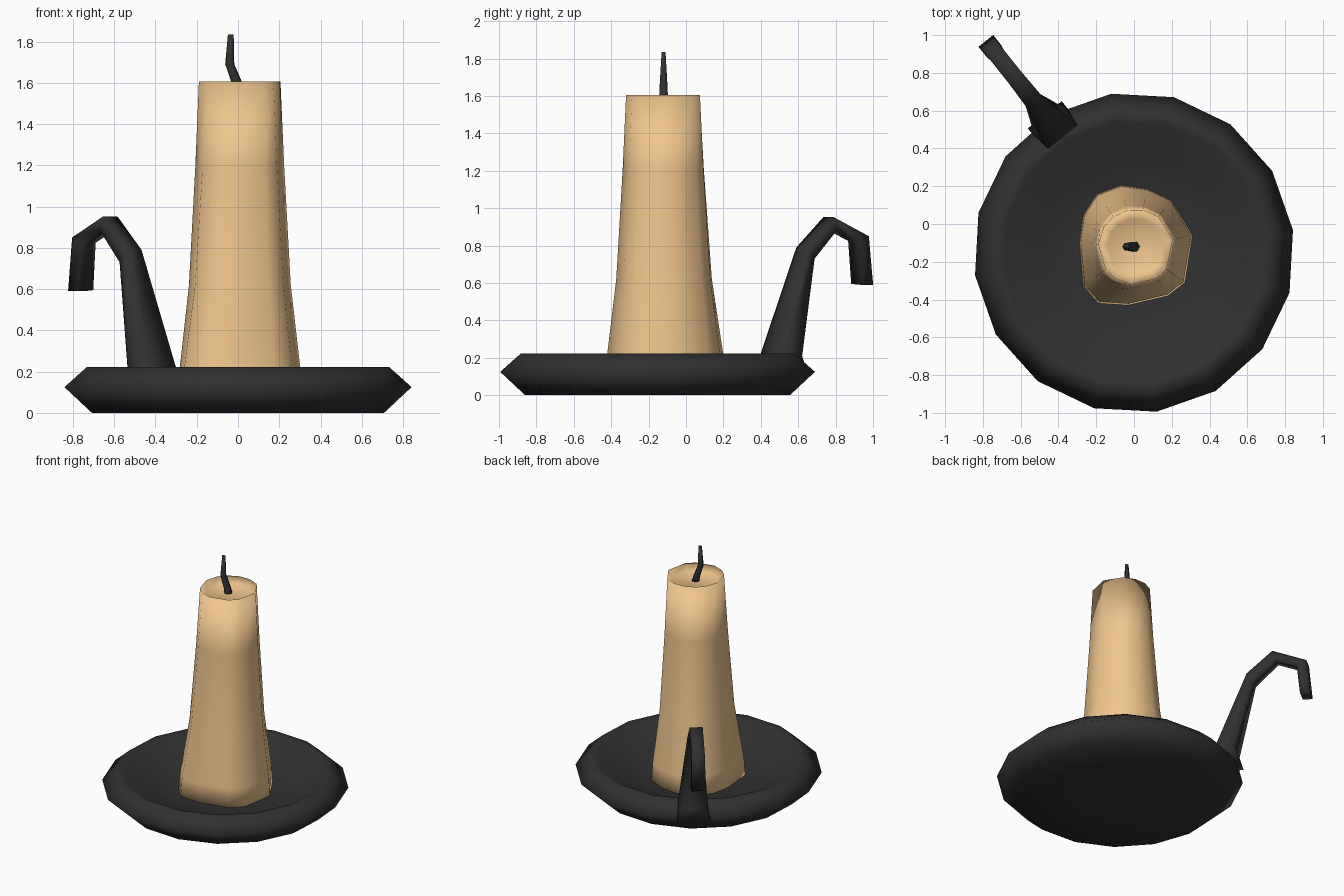
import bpy, bmesh, math
from mathutils import Vector

if "Cube" in bpy.data.objects:
    bpy.data.objects.remove(bpy.data.objects["Cube"])


def material(name, rgb):
    m = bpy.data.materials.new(name)
    m.diffuse_color = (*rgb, 1)
    m.use_nodes = True
    m.node_tree.nodes["Principled BSDF"].inputs["Base Color"].default_value = m.diffuse_color
    return m


def loft(name, rings, mat):
    """Skin a list of equal-length point rings and cap both ends."""
    bm = bmesh.new()
    loops = [[bm.verts.new(p) for p in ring] for ring in rings]
    n = len(loops[0])
    for a, b in zip(loops, loops[1:]):
        for i in range(n):
            j = (i + 1) % n
            bm.faces.new((a[i], a[j], b[j], b[i]))
    bm.faces.new(loops[0][::-1])
    bm.faces.new(loops[-1])
    bmesh.ops.recalc_face_normals(bm, faces=bm.faces)
    for f in bm.faces:
        f.smooth = True
    me = bpy.data.meshes.new(name)
    bm.to_mesh(me)
    bm.free()
    me.materials.append(mat)
    ob = bpy.data.objects.new(name, me)
    bpy.context.collection.objects.link(ob)
    return ob


def circle(cx, cy, z, r, n, phase=0.0, ry=None):
    ry = r if ry is None else ry
    return [(cx + r * math.cos(phase + math.tau * i / n),
             cy + ry * math.sin(phase + math.tau * i / n), z) for i in range(n)]


iron = material("black_iron", (0.03, 0.03, 0.03))
wax = material("wax", (0.87, 0.56, 0.27))

# Dish: 16-sided, with a bevelled rim and a shallow hollow
dish_profile = [(0.3, 0), (0.715, 0), (0.85, 0.125), (0.74, 0.222),
                (0.70, 0.215), (0.5, 0.11), (0.3, 0.08)]
loft("dish", [circle(0, -0.152, z, r, 16, math.radians(8.1)) for r, z in dish_profile], iron)

# Handle: tapering square bar hooked over at the top
origin = Vector((-0.41, 0.50, 0))
along = Vector((-0.624, 0.782, 0))
side = Vector((0.782, 0.624, 0))
up = Vector((0, 0, 1))
# inner edge (s, z), outer edge (s, z), half width
sections = [((-0.07, 0.12), (0.10, 0.12), 0.115),
            ((-0.05, 0.22), (0.075, 0.21), 0.10),
            ((0.155, 0.79), (0.20, 0.73), 0.05),
            ((0.335, 0.952), (0.36, 0.885), 0.045),
            ((0.575, 0.85), (0.505, 0.825), 0.045),
            ((0.60, 0.59), (0.53, 0.595), 0.05)]
rings = []
for (s0, z0), (s1, z1), w in sections:
    a = origin + along * s0 + up * z0
    b = origin + along * s1 + up * z1
    rings.append([a - side * w, a + side * w, b + side * w, b - side * w])
loft("handle", rings, iron)

# Candle: uneven melted foot blending into a round top with a hollow
foot = [(.31, -.06), (.20, .13), (.07, .19), (-.07, .21), (-.20, .16), (-.27, .05),
        (-.29, -.10), (-.27, -.33), (-.19, -.42), (-.03, -.43), (.18, -.38), (.27, -.31)]
centre = Vector((0.01, -0.122))


def candle_ring(z, t, r=0.2):
    pts = []
    for p in foot:
        p = Vector(p)
        q = centre + (p - centre).normalized() * r
        v = p.lerp(q, t)
        pts.append((v.x, v.y, z))
    return pts


loft("candle", [candle_ring(0.06, 0), candle_ring(0.22, 0.08), candle_ring(0.62, 0.52),
                candle_ring(1.2, 0.83), candle_ring(1.605, 1),
                candle_ring(1.565, 1, 0.15)], wax)

# Wick: thin bent cord
loft("wick", [circle(x, -0.12, z, r, 6, 0, ry) for x, z, r, ry in
              [(0.005, 1.55, 0.03, 0.03), (-0.005, 1.6, 0.026, 0.027),
               (-0.04, 1.69, 0.022, 0.022), (-0.035, 1.835, 0.014, 0.012)]], iron)
